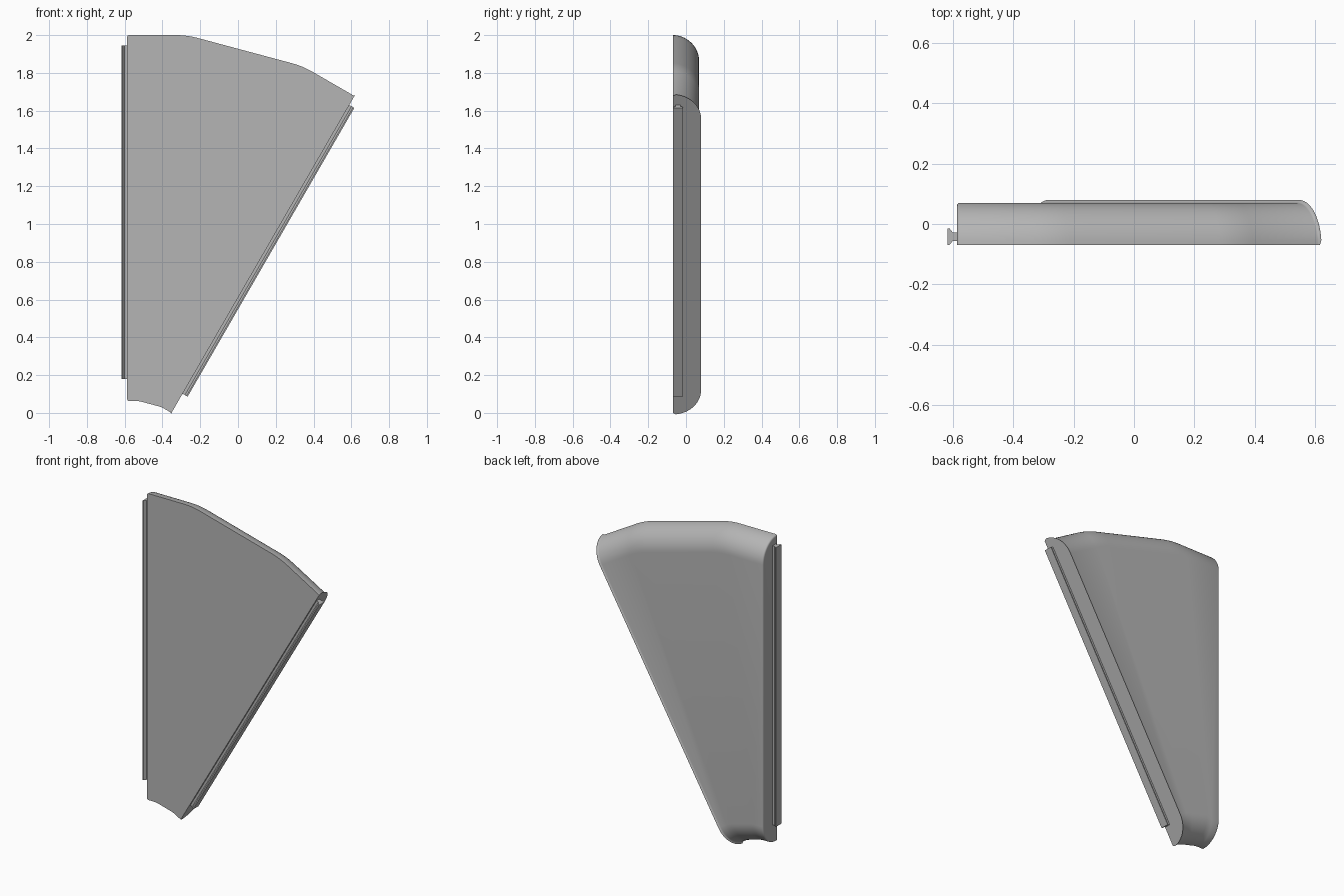
import bpy
import bmesh
from math import sin, cos, tan, radians, pi
from mathutils import Vector

cube = bpy.data.objects.get("Cube")
if cube:
    bpy.data.objects.remove(cube, do_unlink=True)

CENTRE = Vector((-0.587, 0, -0.407))   # apex of the wedge
OUTER, INNER = 2.407, 0.47             # distances of rim and tip from the apex
HALF, ROUND = 0.07, 0.14               # half thickness, edge rounding
WEDGE = radians(30)

grey = bpy.data.materials.new("plain grey")
grey.use_nodes = True
colour = (0.46, 0.46, 0.46, 1)
grey.diffuse_color = colour
grey.node_tree.nodes["Principled BSDF"].inputs["Base Color"].default_value = colour


def polar(dist, angle, y=0.0):
    return CENTRE + Vector((dist * sin(angle), y, dist * cos(angle)))


def finish(bm, name):
    bmesh.ops.recalc_face_normals(bm, faces=bm.faces)
    mesh = bpy.data.meshes.new(name)
    bm.to_mesh(mesh)
    bm.free()
    obj = bpy.data.objects.new(name, mesh)
    bpy.context.collection.objects.link(obj)
    mesh.materials.append(grey)
    return obj


def rim_path(dist, fillet, y, steps=8):
    """Three straight runs, 15 degrees apart, joined by soft corners."""
    half = WEDGE / 4
    points = [polar(dist, 0, y)]
    for k in (0, 1):
        corner = polar(dist / cos(half), half * (1 + 2 * k), y)
        turn_in, turn_out = WEDGE / 2 * k, WEDGE / 2 * (k + 1)
        a = corner - fillet * Vector((cos(turn_in), 0, -sin(turn_in)))
        b = corner + fillet * Vector((cos(turn_out), 0, -sin(turn_out)))
        for i in range(steps + 1):
            t = i / steps
            points.append(a * (1 - t) ** 2 + corner * 2 * t * (1 - t) + b * t * t)
    points.append(polar(dist, WEDGE, y))
    return points


# Wedge body: flat front, rounded back rim and tip
bm = bmesh.new()
ARC = 14
arc = [(ROUND * (1 - cos(pi / 2 * i / ARC)), ROUND * sin(pi / 2 * i / ARC) - HALF)
       for i in range(ARC + 1)]
rows = [rim_path(OUTER - d, 0.06, y) for d, y in arc]
rows += [rim_path(INNER + d, 0.02, y) for d, y in reversed(arc)]
grid = [[bm.verts.new(p) for p in row] for row in rows]
count = len(grid)
for r in range(count):
    here, after = grid[r], grid[(r + 1) % count]
    for c in range(len(here) - 1):
        bm.faces.new((here[c], here[c + 1], after[c + 1], after[c]))
for c in (0, -1):
    bm.faces.new([row[c] for row in grid])
bm.normal_update()

# Soften the side edges, leaving the front edges crisp
side_edges = []
for c in (0, -1):
    for r in range(count - 1):
        side_edges.append(bm.edges.get((grid[r][c], grid[r + 1][c])))
bmesh.ops.bevel(bm, geom=side_edges, offset=0.01, segments=3, profile=0.5,
                affect='EDGES', clamp_overlap=True)
body = finish(bm, "wedge_body")


# Dovetail rails along both straight sides: (outward, y) half profile
RAIL_Y = -0.042
SIDE = [(-0.004, 0.014), (0.014, 0.014), (0.024, 0.027), (0.031, 0.027)]
PROFILE = SIDE + [(out, -w) for out, w in reversed(SIDE)]


def rail(name, angle, sign):
    along = Vector((sin(angle), 0, cos(angle)))
    outward = sign * Vector((cos(angle), 0, -sin(angle)))
    bm = bmesh.new()
    ends = []
    for dist in (0.587, 2.352):
        ends.append([bm.verts.new(CENTRE + along * dist + outward * out
                                  + Vector((0, RAIL_Y + w, 0)))
                     for out, w in PROFILE])
    low, high = ends
    n = len(PROFILE)
    for i in range(n):
        j = (i + 1) % n
        bm.faces.new((low[i], low[j], high[j], high[i]))
    bm.faces.new(low)
    bm.faces.new(high)
    return finish(bm, name)


rail("right_rail", 0, -1)
rail("left_rail", WEDGE, 1)

bpy.ops.object.select_all(action='DESELECT')
body.select_set(True)
bpy.context.view_layer.objects.active = body
bpy.ops.object.shade_smooth_by_angle(angle=radians(35))
